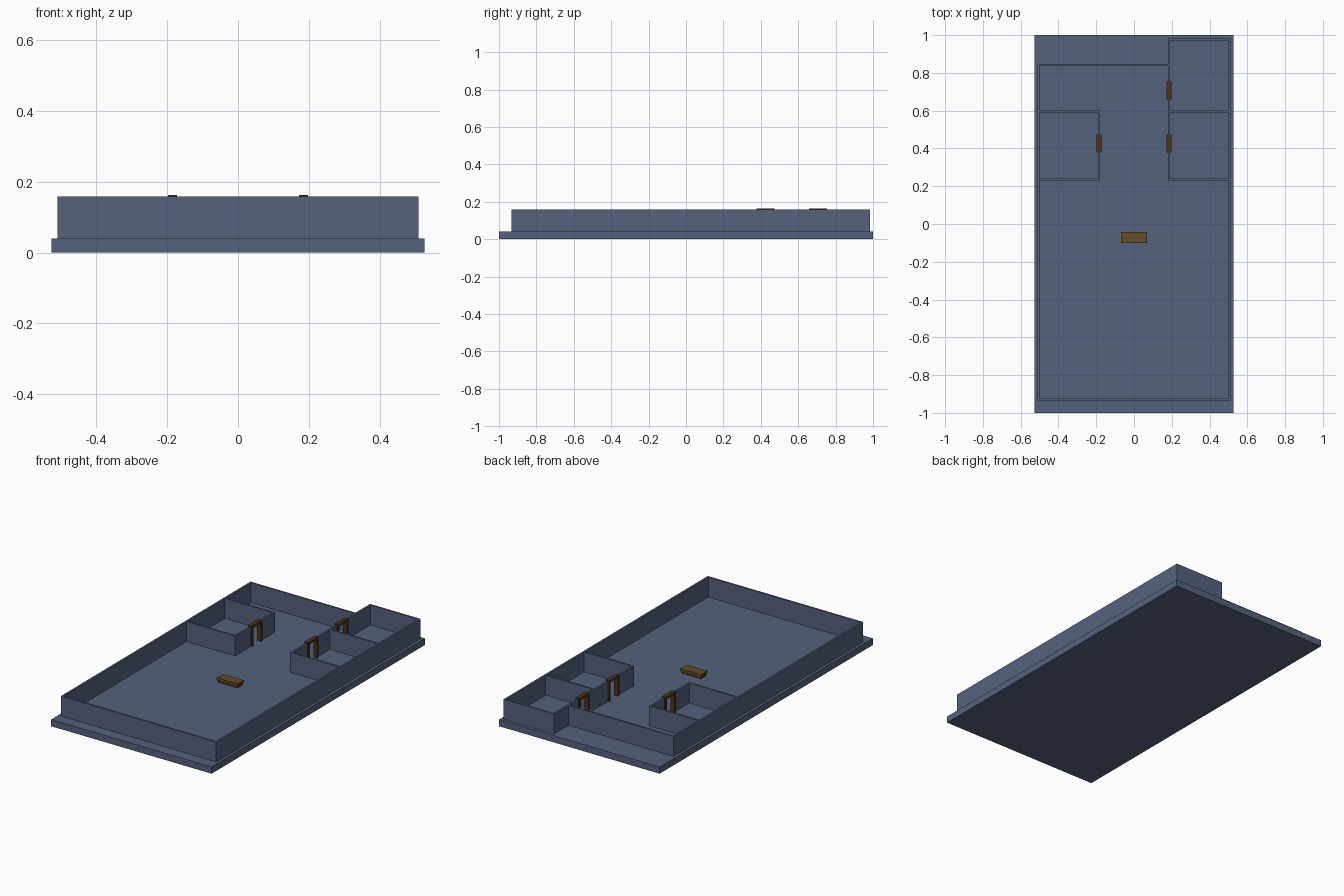
import bpy, bmesh

if "Cube" in bpy.data.objects:
    bpy.data.objects.remove(bpy.data.objects["Cube"])

def material(name, rgb):
    m = bpy.data.materials.new(name)
    m.diffuse_color = (*rgb, 1)
    m.use_nodes = True
    m.node_tree.nodes["Principled BSDF"].inputs["Base Color"].default_value = m.diffuse_color
    return m

slate = material("slate", (0.091, 0.122, 0.205))
dark_wood = material("dark_wood", (0.075, 0.032, 0.01))
wood = material("wood", (0.12, 0.072, 0.02))

def boxes(name, mat, bounds):
    """One object made of boxes, each given as (x0, x1, y0, y1, z0, z1)."""
    bm = bmesh.new()
    for x0, x1, y0, y1, z0, z1 in bounds:
        vs = bmesh.ops.create_cube(bm, size=1)["verts"]
        for v in vs:
            v.co.x = x1 if v.co.x > 0 else x0
            v.co.y = y1 if v.co.y > 0 else y0
            v.co.z = z1 if v.co.z > 0 else z0
    me = bpy.data.meshes.new(name)
    bm.to_mesh(me)
    bm.free()
    me.materials.append(mat)
    ob = bpy.data.objects.new(name, me)
    bpy.context.collection.objects.link(ob)
    return ob

FLOOR, TOP, T = 0.04, 0.158, 0.011      # floor level, wall top, wall thickness
H = T / 2
OUT, ROOM = 0.505, 0.185                # centre lines of outer and room walls
FRONT, BACK, NOTCH = -0.928, 0.977, 0.841
ROOM_FRONT, ROOM_BACK = 0.236, 0.597

def along_x(x0, x1, y):
    return (x0 + H, x1 - H, y - H, y + H, FLOOR, TOP)

def along_y(x, y0, y1):
    return (x - H, x + H, y0, y1, FLOOR, TOP)

# Floor slab
boxes("floor_slab", slate, [(-0.527, 0.527, -1, 1, 0, FLOOR)])

# Outer walls, stepped at the back
boxes("outer_walls", slate, [
    along_y(-OUT, FRONT - H, NOTCH + H),
    along_y(OUT, FRONT - H, BACK + H),
    along_x(-OUT, OUT, FRONT),
    along_x(-OUT, ROOM, NOTCH),
    along_x(ROOM, OUT, BACK),
])

# Room partitions, left open at the doorways
D1, D2 = (0.378, 0.474), (0.658, 0.754)
boxes("left_room_walls", slate, [
    along_x(-OUT, -ROOM, ROOM_FRONT),
    along_x(-OUT, -ROOM, ROOM_BACK),
    along_y(-ROOM, ROOM_FRONT - H, D1[0]),
    along_y(-ROOM, D1[1], ROOM_BACK + H),
])
boxes("right_room_walls", slate, [
    along_x(ROOM, OUT, ROOM_FRONT),
    along_x(ROOM, OUT, ROOM_BACK),
    along_y(ROOM, ROOM_FRONT - H, D1[0]),
    along_y(ROOM, D1[1], D2[0]),
    along_y(ROOM, D2[1], BACK + H),
])

# Door frames: two posts and a lintel
P, LINTEL, HEAD = 0.013, 0.15, 0.163
for name, x, (y0, y1) in (("left_door_frame", -ROOM, D1),
                          ("right_door_frame", ROOM, D1),
                          ("back_door_frame", ROOM, D2)):
    a, b = x - 0.0128, x + 0.0128
    boxes(name, dark_wood, [
        (a, b, y0, y0 + P, FLOOR, LINTEL),
        (a, b, y1 - P, y1, FLOOR, LINTEL),
        (a, b, y0, y1, LINTEL, HEAD),
    ])

# Low counter with an overhanging top
boxes("counter_body", dark_wood, [(-0.064, 0.064, -0.096, -0.047, FLOOR, 0.056)])
boxes("counter_top", wood, [(-0.069, 0.069, -0.101, -0.042, 0.056, 0.067)])
